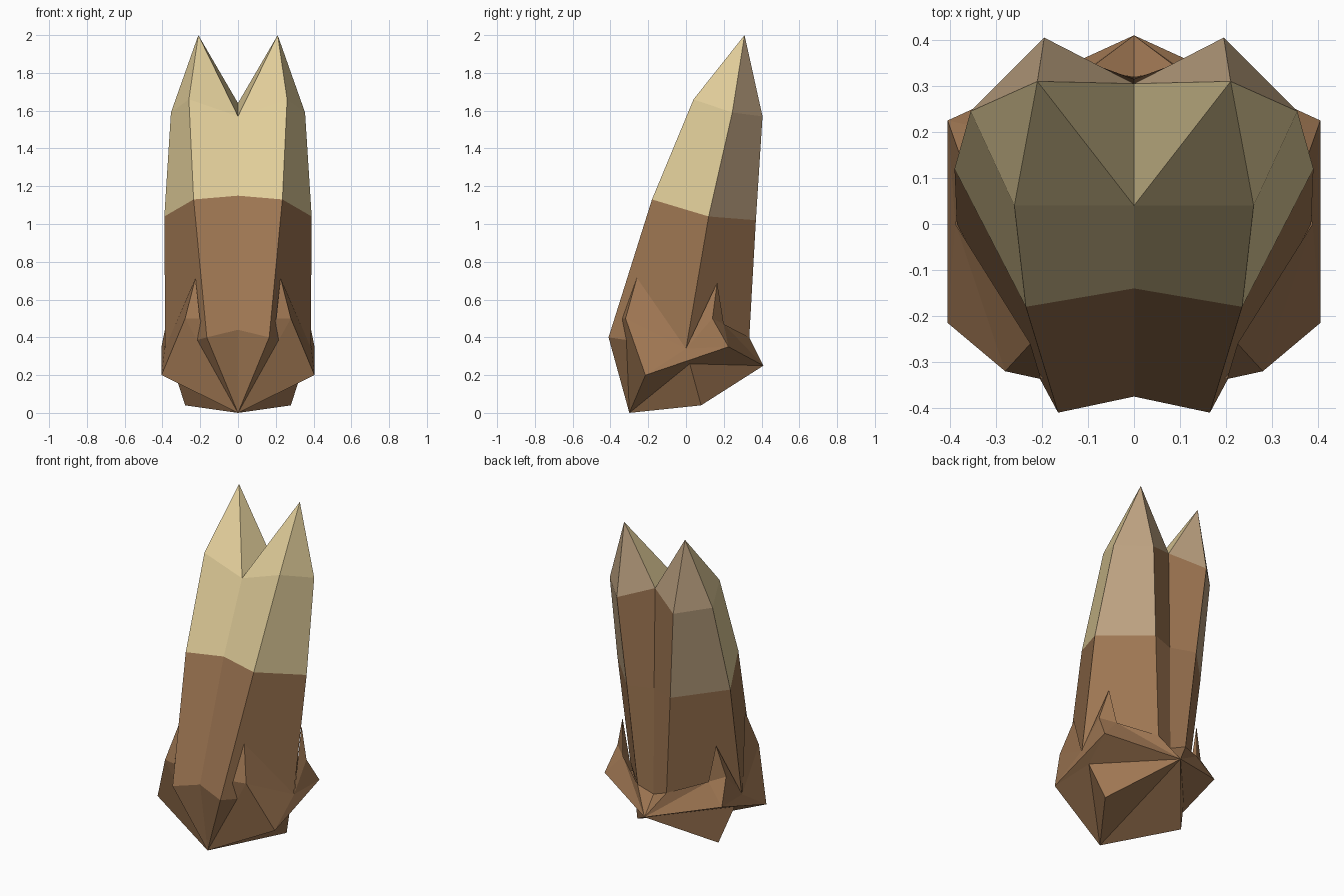
import bpy
import bmesh

cube = bpy.data.objects.get("Cube")
if cube:
    bpy.data.objects.remove(cube, do_unlink=True)


def make_material(name, color):
    mat = bpy.data.materials.new(name)
    mat.use_nodes = True
    mat.diffuse_color = (*color, 1)
    bsdf = mat.node_tree.nodes["Principled BSDF"]
    bsdf.inputs["Base Color"].default_value = (*color, 1)
    bsdf.inputs["Roughness"].default_value = 0.9
    return mat


MATERIALS = [
    make_material("brown", (0.34, 0.18, 0.084)),
    make_material("pale_yellow", (0.75, 0.61, 0.32)),
    make_material("dusty_tan", (0.50, 0.355, 0.215)),
]
BROWN, YELLOW, TAN = range(3)


def build_symmetric(name, points, faces):
    """Build a faceted half from named points, and its mirror image, as one object."""
    bm = bmesh.new()
    for side in (1, -1):
        verts = {key: bm.verts.new((side * x, y, z)) for key, (x, y, z) in points.items()}
        for corners, color in faces:
            face = bm.faces.new([verts[c] for c in corners])
            face.material_index = color
    bmesh.ops.remove_doubles(bm, verts=bm.verts, dist=0.0005)
    bmesh.ops.recalc_face_normals(bm, faces=bm.faces)
    mesh = bpy.data.meshes.new(name)
    bm.to_mesh(mesh)
    bm.free()
    for mat in MATERIALS:
        mesh.materials.append(mat)
    obj = bpy.data.objects.new(name, mesh)
    bpy.context.collection.objects.link(obj)
    return obj


# Points where all the lower facets converge
ENDS = {"toe": (0, -0.30, 0), "heel": (0, 0.41, 0.25)}

# Forked body: columns running low, mid (colour border), high
COLUMNS = {
    "front": [(0, -0.375, 0.44), (0, -0.14, 1.15), (0, 0.04, 1.57)],
    "corner": [(0.165, -0.41, 0.40), (0.235, -0.18, 1.13), (0.26, 0.04, 1.66)],
    "side": [(0.385, 0, 0.34), (0.39, 0.12, 1.04), (0.355, 0.245, 1.59)],
    "back": [(0.10, 0.335, 0.40), (0.15, 0.37, 1.02), (0.195, 0.405, 1.57)],
    "groove": [(0, 0.32, 0.36), (0, 0.315, 1.02), (0, 0.305, 1.64)],
}
body_points = dict(ENDS, tip=(0.21, 0.31, 2.0))
for column, levels in COLUMNS.items():
    for level, point in zip(("low", "mid", "high"), levels):
        body_points[column + "_" + level] = point

body_faces = []
names = list(COLUMNS)
tops = [YELLOW, YELLOW, TAN, BROWN]
for a, b, top in zip(names, names[1:], tops):
    body_faces.append(((a + "_low", b + "_low", b + "_mid", a + "_mid"), BROWN))
    body_faces.append(((a + "_mid", b + "_mid", b + "_high", a + "_high"), top))
    # Facets of the pointed tip
    body_faces.append(((a + "_high", b + "_high", "tip"), TAN if top == BROWN else top))
body_faces.append((("front_high", "tip", "groove_high"), YELLOW))
# Underside of the body
for corners in (
    ("front_low", "corner_low", "toe"),
    ("corner_low", "side_low", "toe"),
    ("toe", "side_low", "heel"),
    ("side_low", "back_low", "heel"),
    ("back_low", "groove_low", "heel"),
):
    body_faces.append((corners, BROWN))
build_symmetric("forked_body", body_points, body_faces)

# Flared base with two thorns on each side
base_points = dict(
    ENDS,
    front_thorn=(0.225, -0.26, 0.715),
    front_ridge=(0.28, -0.32, 0.50),
    front_inner=(0.202, -0.337, 0.50),
    front_foot=(0.217, -0.312, 0.40),
    front_flare=(0.405, -0.215, 0.20),
    valley=(0.388, 0, 0.34),
    back_thorn=(0.323, 0.165, 0.69),
    back_ridge=(0.375, 0.14, 0.50),
    back_inner=(0.295, 0.20, 0.47),
    back_foot=(0.10, 0.335, 0.40),
    back_flare=(0.405, 0.225, 0.35),
    notch=(0.35, 0.02, 0.26),
    keel=(0.28, 0.08, 0.04),
)
base_faces = [
    # Front thorn
    ("front_thorn", "front_inner", "front_ridge"),
    ("front_inner", "front_foot", "toe"),
    ("front_inner", "toe", "front_ridge"),
    ("front_ridge", "toe", "front_flare"),
    # Outer flank
    ("front_thorn", "front_ridge", "valley"),
    ("front_ridge", "front_flare", "valley"),
    ("front_flare", "back_flare", "valley"),
    ("valley", "back_flare", "back_ridge"),
    ("valley", "back_ridge", "back_thorn"),
    # Back thorn
    ("back_thorn", "back_ridge", "back_inner"),
    ("back_ridge", "back_flare", "back_inner"),
    ("back_inner", "back_flare", "heel"),
    ("back_inner", "heel", "back_foot"),
    # Underside and keels
    ("front_flare", "notch", "back_flare"),
    ("back_flare", "notch", "heel"),
    ("front_flare", "toe", "notch"),
    ("toe", "keel", "notch"),
    ("notch", "keel", "heel"),
    ("toe", "heel", "keel"),
]
build_symmetric("flared_base", base_points, [(f, BROWN) for f in base_faces])
